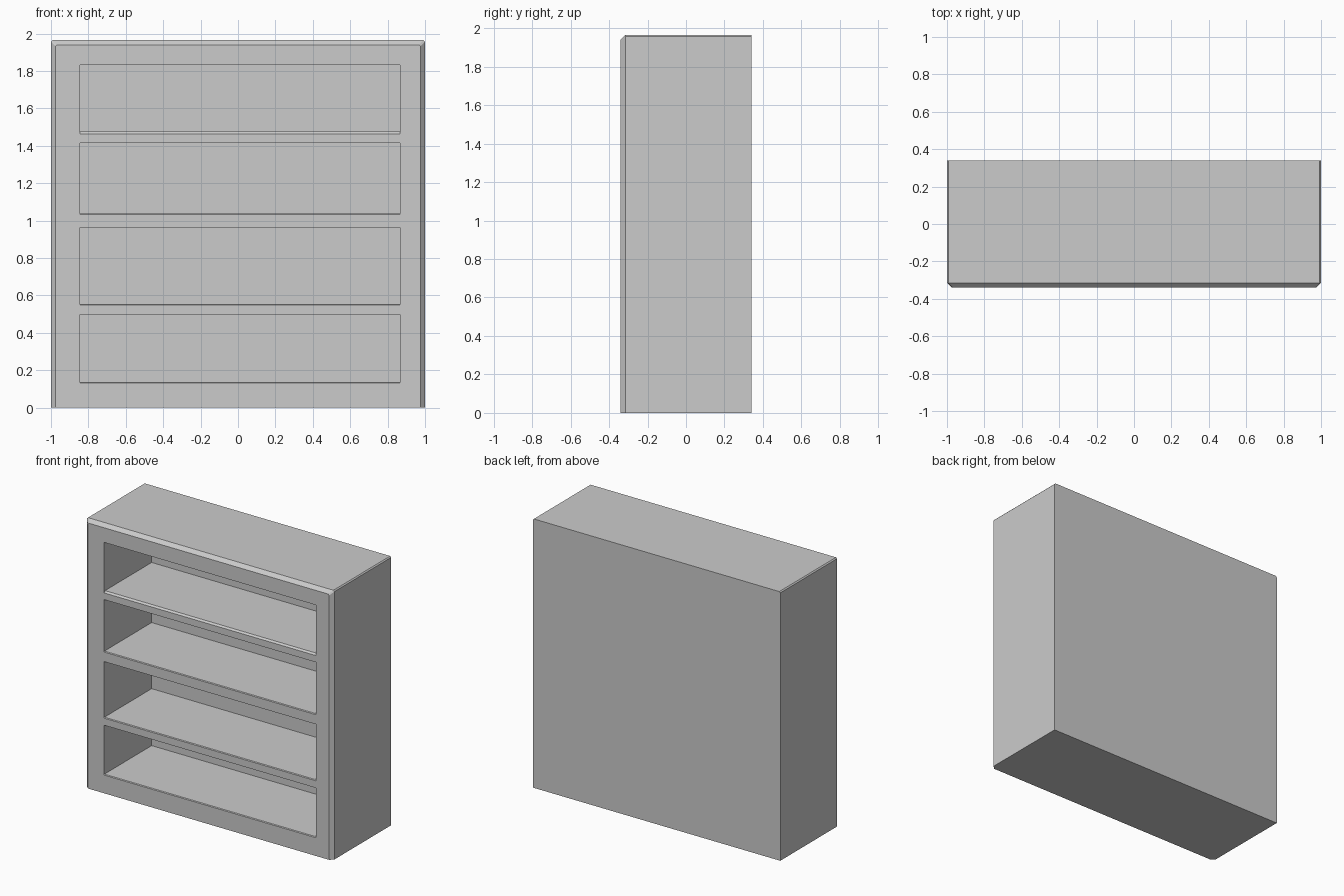
import bpy, bmesh

if "Cube" in bpy.data.objects:
    bpy.data.objects.remove(bpy.data.objects["Cube"])


def loft(name, rings):
    """Solid skinned through matching rings of points, capped at both ends."""
    bm = bmesh.new()
    loops = [[bm.verts.new(p) for p in ring] for ring in rings]
    n = len(loops[0])
    for a, b in zip(loops, loops[1:]):
        for i in range(n):
            j = (i + 1) % n
            bm.faces.new((a[i], a[j], b[j], b[i]))
    bm.faces.new(loops[0][::-1])
    bm.faces.new(loops[-1])
    bmesh.ops.recalc_face_normals(bm, faces=bm.faces)
    mesh = bpy.data.meshes.new(name)
    bm.to_mesh(mesh)
    bm.free()
    obj = bpy.data.objects.new(name, mesh)
    bpy.context.collection.objects.link(obj)
    return obj


HALF_W, HEIGHT, HALF_D = 1.0, 1.965, 0.34
CHAMFER, EDGE = 0.025, 0.008
BACK_Y = 0.21


def outline(y, inset):
    """Cabinet cross-section: flat bottom, small bevel on the top side edges."""
    w, h = HALF_W - inset, HEIGHT - inset
    return [(-w, y, 0), (w, y, 0), (w, y, h - EDGE),
            (w - EDGE, y, h), (EDGE - w, y, h), (-w, y, h - EDGE)]


# Cabinet body with chamfered front frame
body = loft("bookcase_body", [outline(HALF_D, 0),
                              outline(CHAMFER - HALF_D, 0),
                              outline(-HALF_D, CHAMFER)])

# Shelf compartments: bottom, top, eased front edge of the floor
compartments = [(0.138, 0.497, 0.005), (0.554, 0.962, 0.005),
                (1.037, 1.415, 0.005), (1.476, 1.833, 0.012)]
cutters = []
for bottom, top, lip in compartments:
    section = [(-0.4, bottom - lip), (-HALF_D, bottom - lip),
               (-HALF_D + lip, bottom), (BACK_Y, bottom),
               (BACK_Y, top), (-0.4, top)]
    cutter = loft("compartment_cutter",
                  [[(x, y, z) for y, z in section] for x in (-0.845, 0.867)])
    cutter.hide_render = True
    cutters.append(cutter)
    mod = body.modifiers.new("compartment", 'BOOLEAN')
    mod.operation = 'DIFFERENCE'
    mod.solver = 'EXACT'
    mod.object = cutter

# Apply the cuts and clear the helpers
bpy.context.view_layer.objects.active = body
body.select_set(True)
for mod in list(body.modifiers):
    bpy.ops.object.modifier_apply(modifier=mod.name)
for cutter in cutters:
    bpy.data.objects.remove(cutter)
